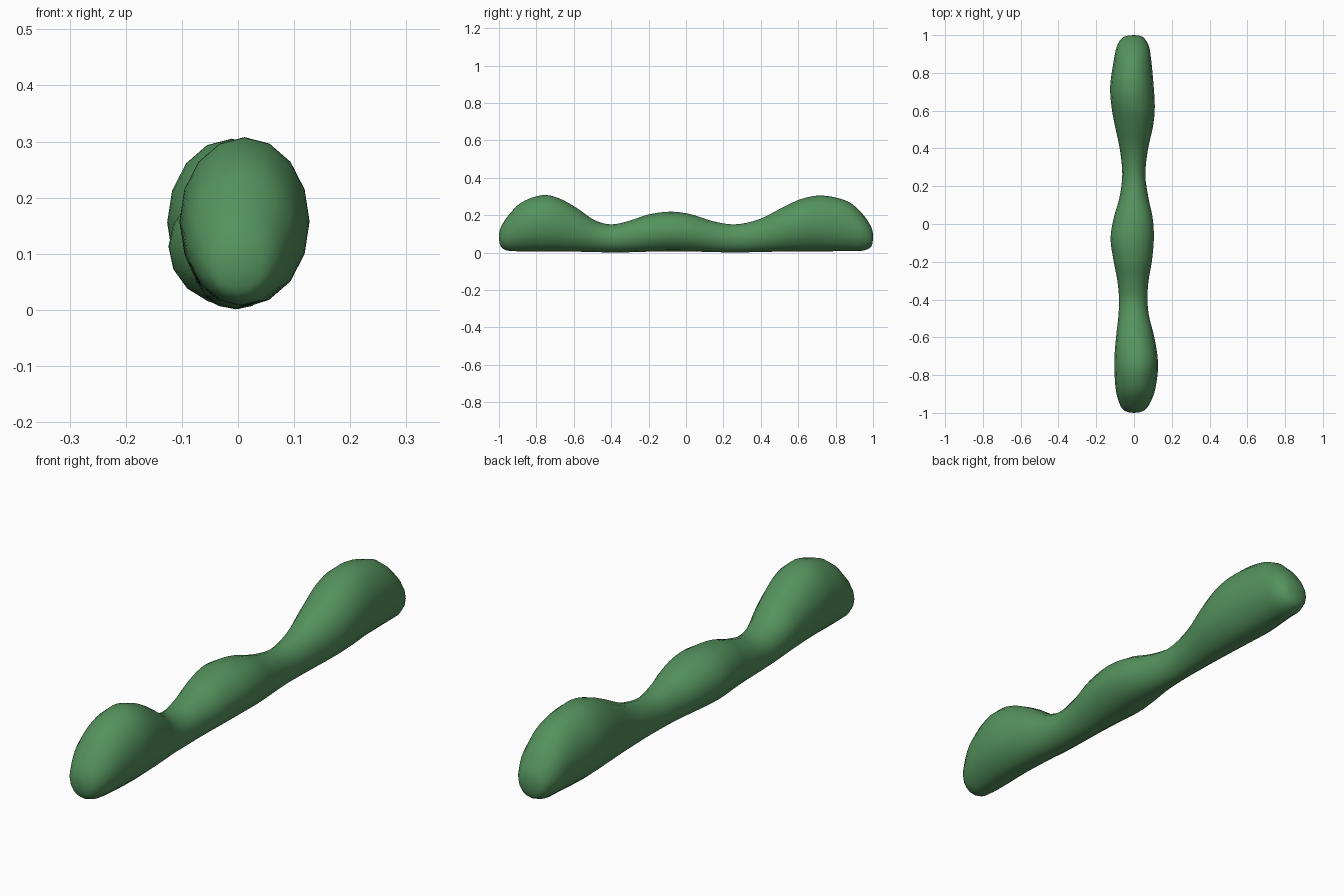
import bpy, bmesh, math

SIDES = 16   # sides of each cross-section
STEPS = 4    # rings between neighbouring stations

# Stations along the body: y, left x, right x, bottom z, top z
STATIONS = [
    (-0.998, -0.025, 0.025, 0.055, 0.110),
    (-0.985, -0.055, 0.057, 0.026, 0.145),
    (-0.95, -0.077, 0.084, 0.010, 0.198),
    (-0.88, -0.096, 0.111, 0.007, 0.268),
    (-0.77, -0.104, 0.127, 0.007, 0.307),
    (-0.68, -0.102, 0.122, 0.006, 0.291),
    (-0.58, -0.093, 0.103, 0.005, 0.236),
    (-0.49, -0.083, 0.080, 0.003, 0.174),
    (-0.40, -0.079, 0.071, 0.001, 0.151),
    (-0.30, -0.088, 0.077, 0.002, 0.171),
    (-0.20, -0.107, 0.094, 0.005, 0.204),
    (-0.08, -0.124, 0.105, 0.007, 0.219),
    (0.03, -0.108, 0.099, 0.006, 0.204),
    (0.14, -0.077, 0.076, 0.003, 0.169),
    (0.26, -0.062, 0.060, 0.001, 0.151),
    (0.39, -0.074, 0.073, 0.003, 0.178),
    (0.52, -0.101, 0.101, 0.006, 0.243),
    (0.62, -0.119, 0.110, 0.007, 0.288),
    (0.73, -0.126, 0.104, 0.007, 0.305),
    (0.86, -0.108, 0.092, 0.008, 0.276),
    (0.94, -0.091, 0.079, 0.010, 0.211),
    (0.985, -0.063, 0.053, 0.026, 0.147),
    (0.998, -0.030, 0.024, 0.055, 0.115),
]


def catmull(a, b, c, d, t):
    return 0.5 * (2 * b + (c - a) * t + (2 * a - 5 * b + 4 * c - d) * t * t
                  + (3 * b - a - 3 * c + d) * t ** 3)


def smooth_stations(rows):
    out = []
    n = len(rows)
    for i in range(n - 1):
        quad = [rows[max(0, min(n - 1, i + k))] for k in (-1, 0, 1, 2)]
        for s in range(STEPS):
            out.append([catmull(*v, s / STEPS) for v in zip(*quad)])
    return out + [list(rows[-1])]


# Body: elliptical rings lofted along y, closed with a tip at each end
bm = bmesh.new()
rings = []
for y, xl, xr, zb, zt in smooth_stations(STATIONS):
    ring = []
    for k in range(SIDES):
        a = 2 * math.pi * k / SIDES
        ring.append(bm.verts.new(((xl + xr) / 2 + (xr - xl) / 2 * math.cos(a), y,
                                  (zb + zt) / 2 + (zt - zb) / 2 * math.sin(a))))
    rings.append(ring)
for r0, r1 in zip(rings, rings[1:]):
    for k in range(SIDES):
        j = (k + 1) % SIDES
        bm.faces.new((r0[k], r0[j], r1[j], r1[k]))
for ring, y in ((rings[0], -1.0), (rings[-1], 1.0)):
    tip = bm.verts.new((0, y, 0.083))
    for k in range(SIDES):
        bm.faces.new((ring[k], ring[(k + 1) % SIDES], tip))
bmesh.ops.recalc_face_normals(bm, faces=bm.faces)
for f in bm.faces:
    f.smooth = True

mesh = bpy.data.meshes.new("lumpy_body")
bm.to_mesh(mesh)
bm.free()
body = bpy.data.objects.new("lumpy_body", mesh)
bpy.context.collection.objects.link(body)

# Green finish
green = bpy.data.materials.new("hedge_green")
green.diffuse_color = (0.09, 0.29, 0.11, 1)
mesh.materials.append(green)
